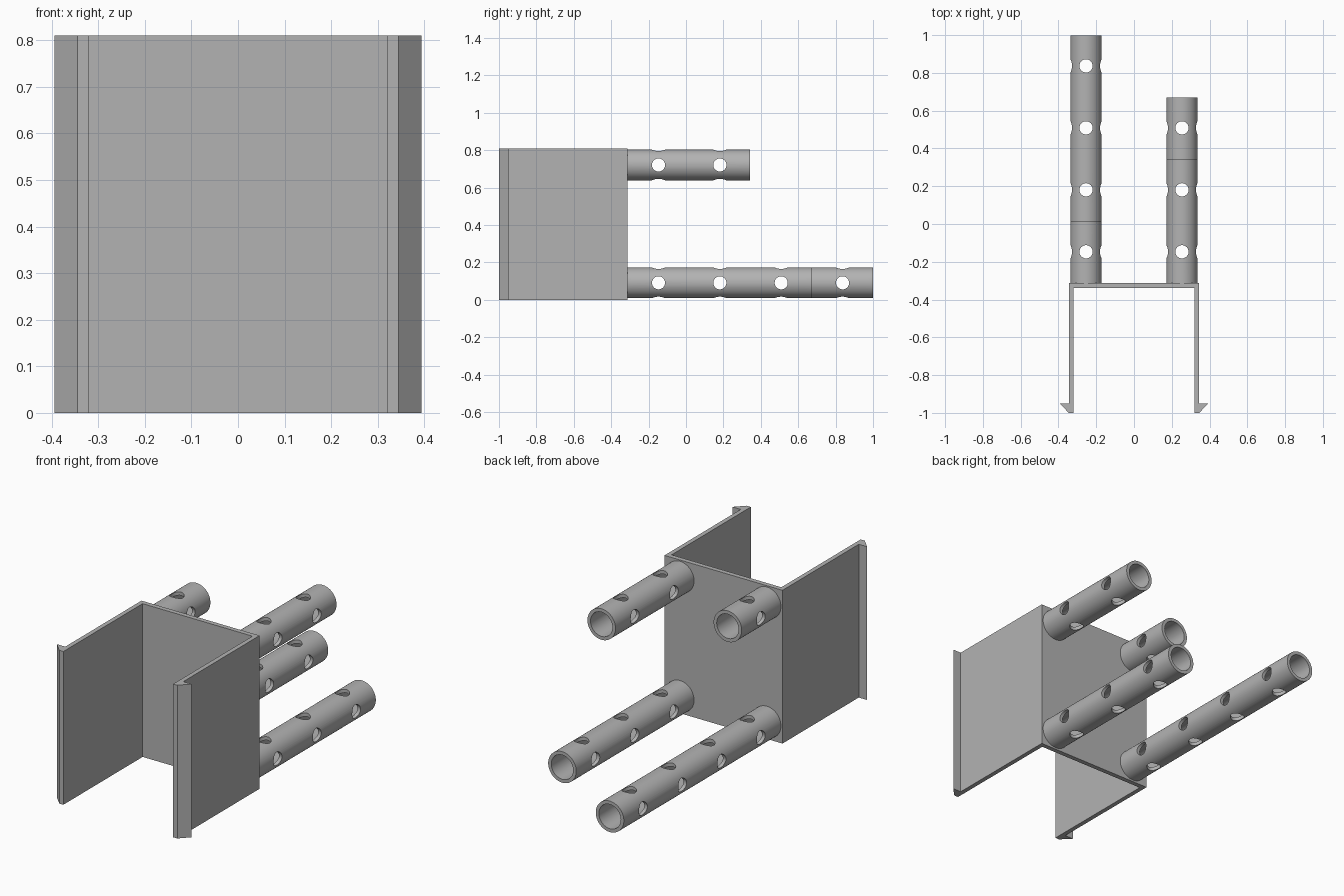
import bpy, bmesh, math
from mathutils import Matrix

cube = bpy.data.objects.get("Cube")
if cube:
    bpy.data.objects.remove(cube, do_unlink=True)

HEIGHT = 0.81
BACK = -0.313        # rear face of the channel
TUBE_R, BORE_R, HOLE_R = 0.082, 0.064, 0.035
PITCH = 0.328        # spacing of the cross holes
FIRST = -0.147       # first cross hole

grey = bpy.data.materials.new("plain_grey")
grey.use_nodes = True
COLOUR = (0.45, 0.45, 0.45, 1)
grey.diffuse_color = COLOUR
grey.node_tree.nodes["Principled BSDF"].inputs["Base Color"].default_value = COLOUR


def make_object(name, bm):
    bmesh.ops.recalc_face_normals(bm, faces=bm.faces)
    mesh = bpy.data.meshes.new(name)
    bm.to_mesh(mesh)
    bm.free()
    mesh.materials.append(grey)
    obj = bpy.data.objects.new(name, mesh)
    bpy.context.collection.objects.link(obj)
    return obj


def add_cylinder(bm, radius, length, centre, axis, segments):
    turn = {"X": Matrix.Rotation(math.pi / 2, 4, "Y"),
            "Y": Matrix.Rotation(math.pi / 2, 4, "X"),
            "Z": Matrix.Identity(4)}[axis]
    bmesh.ops.create_cone(bm, cap_ends=True, segments=segments, radius1=radius,
                          radius2=radius, depth=length,
                          matrix=Matrix.Translation(centre) @ turn)


def cut(obj, cutter):
    cutter.hide_render = True
    mod = obj.modifiers.new("cut", "BOOLEAN")
    mod.operation = "DIFFERENCE"
    mod.solver = "EXACT"
    mod.object = cutter
    bpy.ops.object.select_all(action="DESELECT")
    bpy.context.view_layer.objects.active = obj
    obj.select_set(True)
    bpy.ops.object.modifier_apply(modifier=mod.name)
    bpy.data.objects.remove(cutter, do_unlink=True)


# Channel with hooked lips: half outline, mirrored and extruded upward
half = [(0.345, BACK), (0.345, -0.95), (0.394, -0.95), (0.345, -1.0),
        (0.321, -1.0), (0.321, BACK - 0.025)]
outline = half + [(-x, y) for x, y in reversed(half)]
bm = bmesh.new()
base = bm.faces.new([bm.verts.new((x, y, 0)) for x, y in outline])
top = bmesh.ops.extrude_face_region(bm, geom=[base])
bmesh.ops.translate(bm, vec=(0, 0, HEIGHT),
                    verts=[g for g in top["geom"] if isinstance(g, bmesh.types.BMVert)])
make_object("channel_bracket", bm)


# Hollow tube with holes drilled through in both directions
def make_tube(name, x, z, holes):
    length = holes * PITCH
    bm = bmesh.new()
    add_cylinder(bm, TUBE_R, length + 0.004, (x, BACK + length / 2 - 0.002, z), "Y", 64)
    tube = make_object(name, bm)

    bm = bmesh.new()
    add_cylinder(bm, BORE_R, length + 0.1, (x, BACK + length / 2 + 0.05, z), "Y", 64)
    cut(tube, make_object("bore_cutter", bm))

    for axis in "XZ":
        bm = bmesh.new()
        for i in range(holes):
            add_cylinder(bm, HOLE_R, TUBE_R * 3, (x, FIRST + i * PITCH, z), axis, 32)
        cut(tube, make_object("hole_cutter", bm))
    bpy.ops.object.shade_smooth_by_angle(angle=math.radians(30))


X, LOW, HIGH = 0.254, 0.091, 0.721
make_tube("lower_right_tube", -X, LOW, 4)
make_tube("lower_left_tube", X, LOW, 3)
make_tube("upper_left_tube", X, HIGH, 2)
make_tube("upper_right_tube", -X, HIGH, 1)
